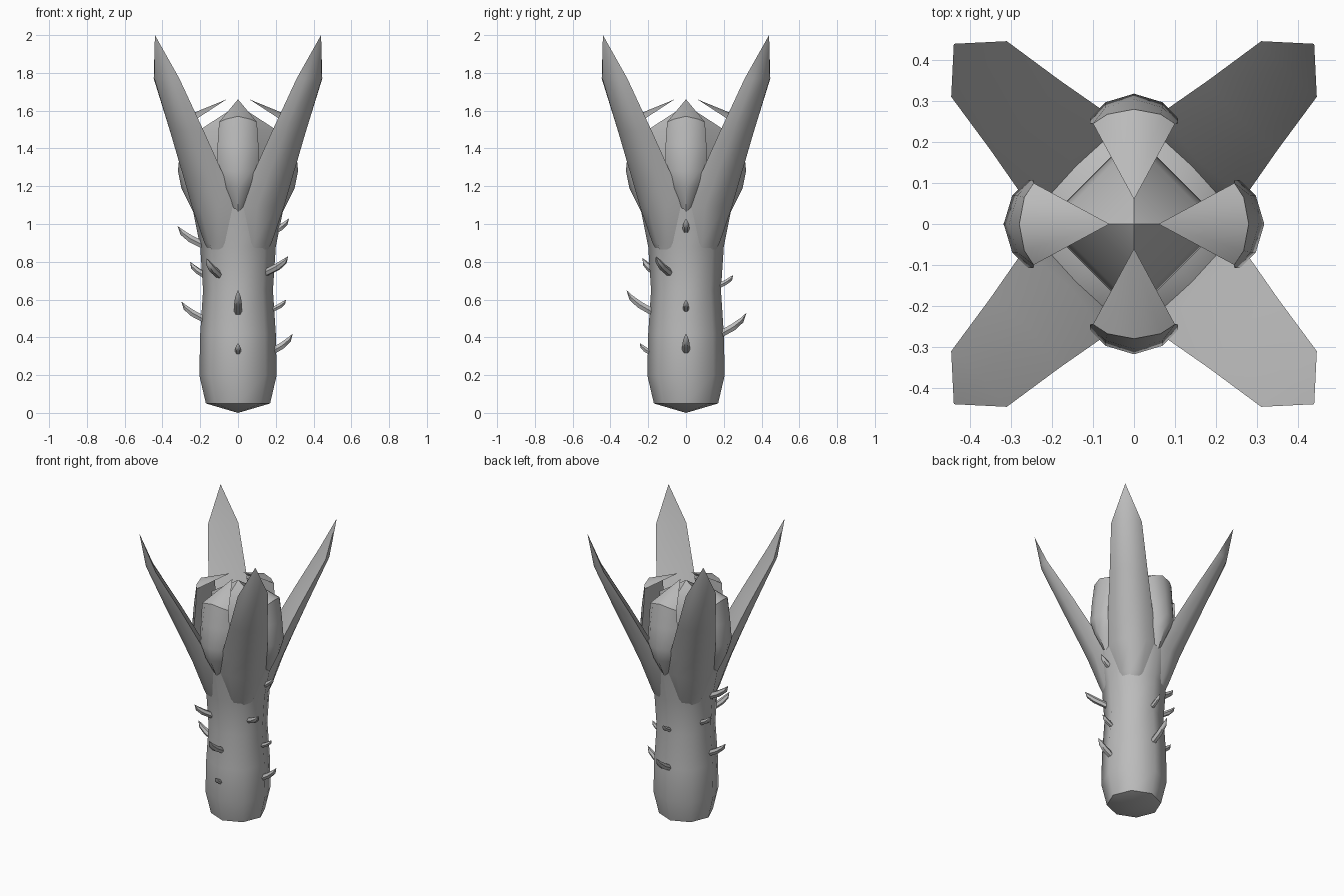
import bpy, bmesh, math
from mathutils import Vector, Matrix

if "Cube" in bpy.data.objects:
    bpy.data.objects.remove(bpy.data.objects["Cube"], do_unlink=True)

grey = bpy.data.materials.new("plain_grey")
grey.use_nodes = True
grey.diffuse_color = (0.5, 0.5, 0.5, 1)
grey.node_tree.nodes["Principled BSDF"].inputs["Base Color"].default_value = (0.5, 0.5, 0.5, 1)


def loft(name, rings, turn=0.0, sharp=50):
    """Skin equal-length rings of points, cap the ends and turn about z."""
    bm = bmesh.new()
    loops = [[bm.verts.new(p) for p in ring] for ring in rings]
    for a, b in zip(loops, loops[1:]):
        for i in range(len(a)):
            j = (i + 1) % len(a)
            bm.faces.new((a[i], a[j], b[j], b[i]))
    bm.faces.new(loops[0])
    bm.faces.new(loops[-1])
    bmesh.ops.remove_doubles(bm, verts=bm.verts, dist=0.0005)
    bmesh.ops.recalc_face_normals(bm, faces=bm.faces)
    bm.transform(Matrix.Rotation(turn, 4, 'Z'))
    mesh = bpy.data.meshes.new(name)
    bm.to_mesh(mesh)
    bm.free()
    mesh.materials.append(grey)
    obj = bpy.data.objects.new(name, mesh)
    bpy.context.collection.objects.link(obj)
    bpy.ops.object.select_all(action='DESELECT')
    obj.select_set(True)
    bpy.context.view_layer.objects.active = obj
    bpy.ops.object.shade_smooth_by_angle(angle=math.radians(sharp))
    return obj


def circle(r, z, n):
    return [(r * math.cos(2 * math.pi * i / n), r * math.sin(2 * math.pi * i / n), z)
            for i in range(n)]


def leaf_ring(r, z, w, t, drop=0.0):
    """Leaf section: rounded outside, nearly flat inside, edges lowered by drop."""
    return [(r, 0, z), (r - 0.35 * t, 0.65 * w, z - drop / 2), (r - t, w, z - drop),
            (r - 1.15 * t, 0, z), (r - t, -w, z - drop), (r - 0.35 * t, -0.65 * w, z - drop / 2)]


# Stalk, with a shallow pointed foot and a flared cup
stalk = [(0, 0), (0.17, 0.05), (0.205, 0.2), (0.2, 0.42), (0.185, 0.65),
         (0.2, 0.88), (0.24, 1.08), (0.25, 1.15), (0.17, 1.22)]
loft("stalk", [circle(r, z, 8) for r, z in stalk])

# Four-sided bud in the middle
loft("bud", [circle(r, z, 4) for r, z in
             [(0.16, 1.05), (0.22, 1.25), (0.2, 1.5), (0, 1.63)]])

# Long outer leaves on the diagonals: radius, height, half width, thickness
outer = [(0.17, 0.8, 0.06, 0.08), (0.215, 0.9, 0.1, 0.08), (0.285, 1.09, 0.155, 0.12),
         (0.345, 1.23, 0.145, 0.11), (0.46, 1.49, 0.12, 0.085),
         (0.58, 1.77, 0.096, 0.045), (0.622, 2.0, 0, 0)]
for i in range(4):
    loft("outer_leaf_%d" % (i + 1), [leaf_ring(*s) for s in outer],
         math.radians(45 + 90 * i))

# Short inner leaves whose tips fold inward over the bud
inner = [(0.235, 1.06, 0.025, 0.04, 0), (0.3, 1.19, 0.075, 0.06, 0),
         (0.318, 1.28, 0.108, 0.06, 0), (0.305, 1.42, 0.108, 0.06, 0),
         (0.28, 1.57, 0.1, 0.035, 0.03), (0.06, 1.66, 0, 0, 0)]
for i in range(4):
    loft("inner_leaf_%d" % (i + 1), [leaf_ring(*s) for s in inner],
         math.radians(90 * i), 40)

# Thorns: heading, root height, reach, rise, thickness
thorns = [(180, 0.89, 0.13, 0.10, 0.022), (160, 0.73, 0.08, 0.07, 0.017),
          (180, 0.50, 0.11, 0.09, 0.02), (0, 0.96, 0.08, 0.07, 0.018),
          (-31, 0.75, 0.12, 0.08, 0.02), (0, 0.55, 0.065, 0.05, 0.015),
          (0, 0.33, 0.10, 0.09, 0.02), (-90, 0.54, 0.125, 0.11, 0.021),
          (-90, 0.32, 0.055, 0.05, 0.015), (-126, 0.74, 0.095, 0.08, 0.02),
          (90, 0.42, 0.13, 0.11, 0.021), (90, 0.68, 0.06, 0.05, 0.015)]
for n, (heading, z, reach, rise, thick) in enumerate(thorns):
    rings = []
    for along, up, size in [(-0.4, -0.25, 1), (0.45, 0.3, 1), (0.82, 0.65, 0.75), (1, 1, 0)]:
        centre = Vector((0.19 + along * reach, 0, z + up * rise))
        rings.append([centre + thick * size * Vector((-0.55 * math.sin(a), math.cos(a), 0.83 * math.sin(a)))
                      for a in (math.tau * k / 6 for k in range(6))])
    loft("thorn_%d" % (n + 1), rings, math.radians(heading))
